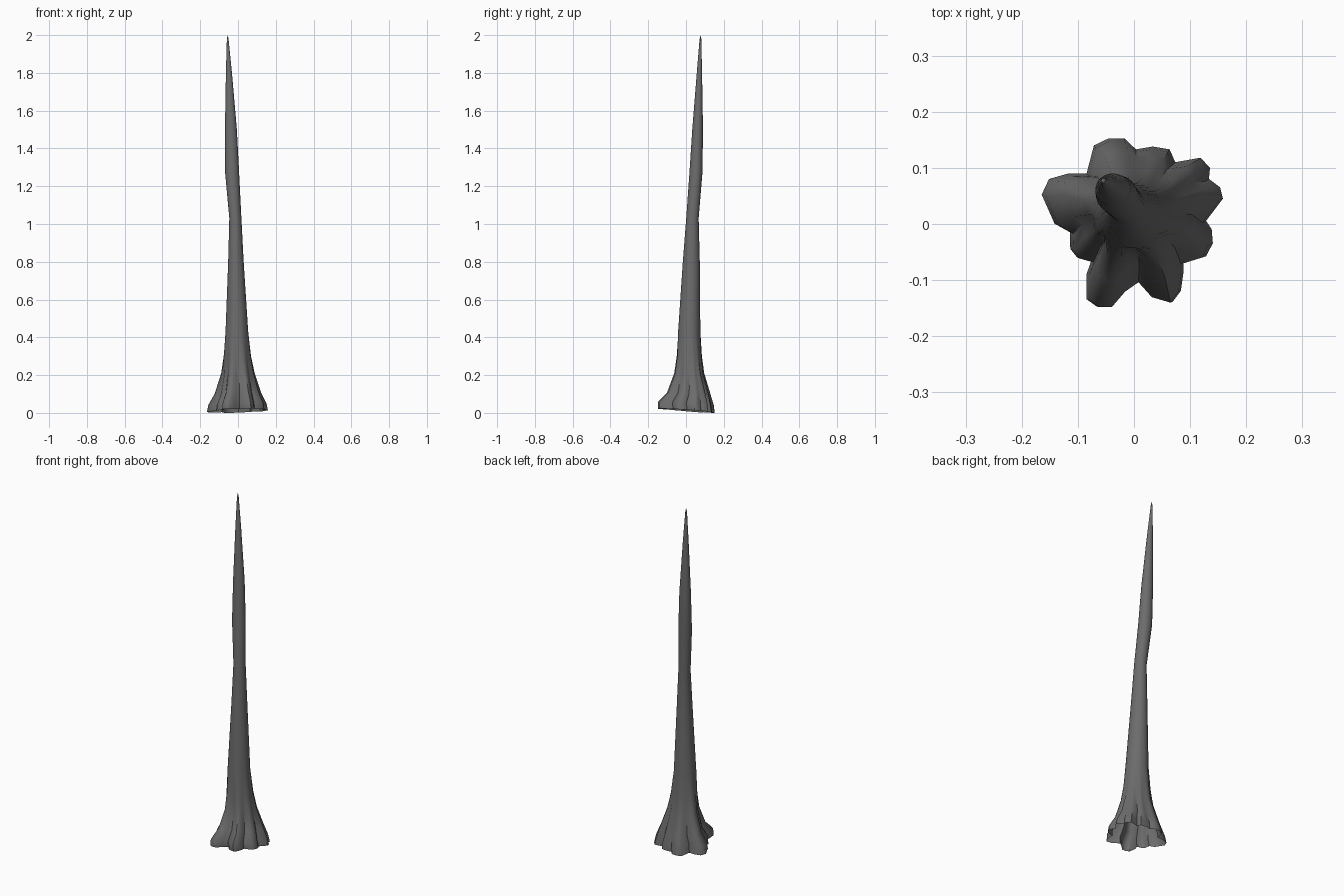
import bpy, bmesh, math

# Lobed outline of the root flare, seen from above (clockwise)
ROOT = [(-.163, .052), (-.15, .08), (-.115, .09), (-.083, .09), (-.07, .14), (-.045, .152),
        (-.015, .152), (.005, .133), (.035, .138), (.065, .133), (.075, .11), (.12, .118),
        (.137, .1), (.135, .08), (.155, .065), (.16, .045), (.13, .005), (.14, -.01),
        (.142, -.035), (.13, -.058), (.09, -.07), (.09, -.085), (.085, -.12), (.07, -.14),
        (.035, -.13), (.01, -.103), (-.015, -.12), (-.04, -.148), (-.065, -.148), (-.083, -.135),
        (-.083, -.09), (-.075, -.067), (-.1, -.06), (-.112, -.045), (-.113, -.015), (-.14, 0)]

# Trunk sections: z, x min, x max, y min, y max, amount of root lobing
RINGS = [(.015, -.163, .16, -.149, .15, 1), (.05, -.155, .152, -.15, .145, 1),
         (.105, -.123, .125, -.102, .128, .9), (.21, -.09, .09, -.064, .096, .6),
         (.30, -.078, .071, -.051, .084, .3), (.43, -.066, .054, -.042, .076, 0),
         (.8, -.052, .03, -.017, .073, 0), (1.03, -.046, .018, .001, .067, 0),
         (1.27, -.068, .006, .018, .087, 0), (1.5, -.069, -.006, .033, .09, 0),
         (1.8, -.064, -.032, .057, .085, 0), (1.98, -.059, -.05, .072, .081, 0)]

bm = bmesh.new()
loops = []
for z, x0, x1, y0, y1, lobe in RINGS:
    loop = []
    for px, py in ROOT:
        a = math.atan2(py, px)
        ux = lobe * px / .1615 + (1 - lobe) * math.cos(a)
        uy = lobe * py / .15 + (1 - lobe) * math.sin(a)
        x = (x0 + x1) / 2 + (x1 - x0) / 2 * ux
        y = (y0 + y1) / 2 + (y1 - y0) / 2 * uy
        # the foot tilts gently over uneven ground
        tilt = (-.08 * y + .03 * x) * max(0, 1 - z / .2)
        loop.append(bm.verts.new((x, y, z + tilt)))
    loops.append(loop)

# Bark skin between the sections, open underneath, pointed at the top
n = len(ROOT)
for lo, hi in zip(loops, loops[1:]):
    for i in range(n):
        j = (i + 1) % n
        bm.faces.new((lo[i], hi[i], hi[j], lo[j]))
tip = bm.verts.new((-.055, .077, 2))
for i in range(n):
    bm.faces.new((loops[-1][i], tip, loops[-1][(i + 1) % n]))
low = min(v.co.z for v in bm.verts)
for v in loops[0]:
    v.co.z -= low

mesh = bpy.data.meshes.new("tree_trunk")
bm.to_mesh(mesh)
bm.free()
trunk = bpy.data.objects.new("tree_trunk", mesh)
bpy.context.collection.objects.link(trunk)

# Dark bark
bark = bpy.data.materials.new("dark_bark")
bark.diffuse_color = (.15, .15, .15, 1)
mesh.materials.append(bark)
bpy.context.view_layer.objects.active = trunk
trunk.select_set(True)
bpy.ops.object.shade_smooth_by_angle(angle=math.radians(50))
